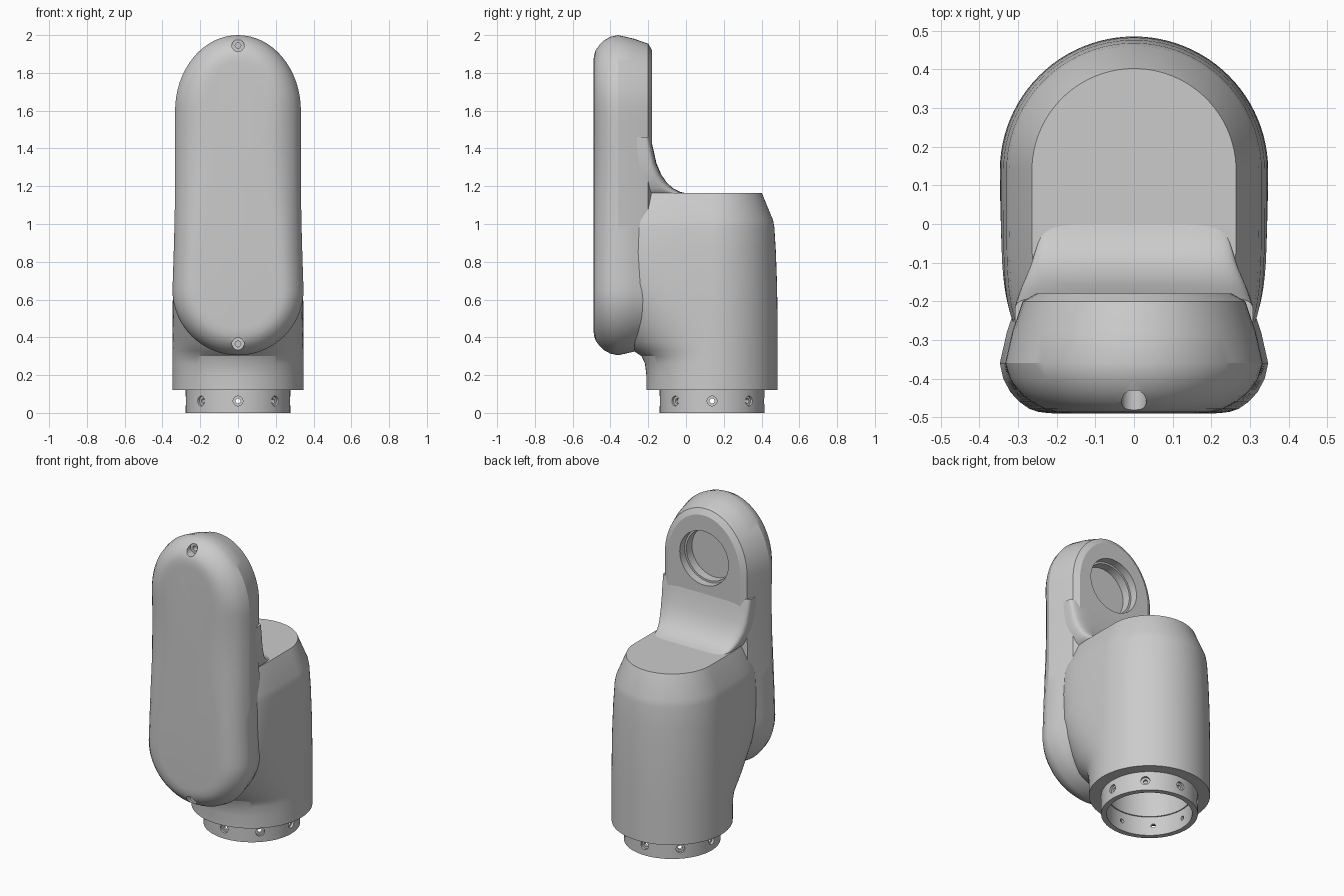
import bpy, bmesh, math
from mathutils import Vector, Matrix

cube = bpy.data.objects.get("Cube")
if cube:
    bpy.data.objects.remove(cube)

grey = bpy.data.materials.new("satin_grey")
grey.use_nodes = True
grey.diffuse_color = (0.6, 0.6, 0.6, 1)
grey.node_tree.nodes["Principled BSDF"].inputs["Base Color"].default_value = (0.6, 0.6, 0.6, 1)

AXIS_Y = 0.138   # depth of the vertical barrel axis
SEG = 96


def make_object(name, bm):
    bmesh.ops.recalc_face_normals(bm, faces=bm.faces)
    mesh = bpy.data.meshes.new(name)
    bm.to_mesh(mesh)
    bm.free()
    mesh.materials.append(grey)
    obj = bpy.data.objects.new(name, mesh)
    bpy.context.collection.objects.link(obj)
    return obj


def loft(name, rings):
    """Skin a list of closed rings and cap both ends."""
    bm = bmesh.new()
    rows = [[bm.verts.new(p) for p in ring] for ring in rings]
    n = len(rows[0])
    for a, b in zip(rows, rows[1:]):
        for i in range(n):
            j = (i + 1) % n
            bm.faces.new((a[i], a[j], b[j], b[i]))
    bm.faces.new(rows[0])
    bm.faces.new(rows[-1])
    return make_object(name, bm)


def cylinder(name, start, end, radius, segments=32):
    start, end = Vector(start), Vector(end)
    axis = end - start
    turn = axis.to_track_quat('Z', 'Y').to_matrix().to_4x4()
    bm = bmesh.new()
    bmesh.ops.create_cone(bm, cap_ends=True, segments=segments, radius1=radius, radius2=radius,
                          depth=axis.length, matrix=Matrix.Translation((start + end) / 2) @ turn)
    return make_object(name, bm)


def select_only(obj):
    bpy.ops.object.select_all(action='DESELECT')
    obj.select_set(True)
    bpy.context.view_layer.objects.active = obj


def drill(target, start, end, radius, segments=32):
    tool = cylinder("cutter", start, end, radius, segments)
    tool.hide_render = True
    mod = target.modifiers.new("hole", 'BOOLEAN')
    mod.operation = 'DIFFERENCE'
    mod.solver = 'EXACT'
    mod.object = tool
    select_only(target)
    bpy.ops.object.modifier_apply(modifier=mod.name)
    bpy.data.objects.remove(tool)


def section(z, centre, r, back, back_pow, front, front_pow):
    """Horizontal ring: superellipse halves behind and in front of a centre."""
    ring = []
    for i in range(SEG):
        a = 2 * math.pi * i / SEG
        c, s = math.cos(a), math.sin(a)
        p, reach = (back_pow, back - centre) if s >= 0 else (front_pow, centre - front)
        ring.append((math.copysign(abs(c) ** p, c) * r,
                     centre + math.copysign(abs(s) ** p, s) * reach, z))
    return ring


# Barrel: height, radius, front reach, front squareness
barrel_rows = [
    (0.12, 0.347, -0.209, 1), (0.2, 0.347, -0.21, 1), (0.26, 0.347, -0.217, 1),
    (0.3, 0.347, -0.235, 1), (0.33, 0.347, -0.28, 1), (0.38, 0.347, -0.33, 0.95),
    (0.46, 0.347, -0.35, 0.8), (0.56, 0.346, -0.353, 0.6), (0.68, 0.344, -0.354, 0.45),
    (0.85, 0.338, -0.355, 0.4), (0.98, 0.33, -0.356, 0.4), (1.02, 0.323, -0.357, 0.4),
    (1.163, 0.264, -0.358, 0.4)]
barrel = loft("barrel", [section(z, AXIS_Y, r, AXIS_Y + r, 1, front, p)
                         for z, r, front, p in barrel_rows])
drill(barrel, (0, AXIS_Y, 0), (0, AXIS_Y, 0.6), 0.238, SEG)

# Concave neck above the barrel deck: height, half width, rear edge
neck_rows = [(1.1, 0.25, 0.02), (1.163, 0.258, 0), (1.17, 0.266, -0.03), (1.19, 0.276, -0.07),
             (1.22, 0.287, -0.102), (1.26, 0.296, -0.13), (1.32, 0.303, -0.156),
             (1.4, 0.307, -0.174), (1.46, 0.308, -0.188)]
neck = loft("neck", [section(z, -0.25, r, back, 0.3, -0.34, 0.4) for z, r, back in neck_rows])

# Arm outline: waisted stadium
outline = []
for i in range(33):
    a = math.pi * i / 32
    outline.append((0.333 * math.cos(a), 1.6 + 0.4 * math.sin(a)))
side = []
for i in range(1, 16):
    t = i / 16
    side.append((0.333 + 0.014 * t - 0.006 * math.sin(math.pi * t), 1.6 - 0.95 * t))
outline += [(-x, z) for x, z in side]
for i in range(33):
    a = math.pi * (1 + i / 32)
    outline.append((0.347 * math.cos(a), 0.65 + 0.345 * math.sin(a)))
outline += side[::-1]


def arm_ring(y, inset, waisted):
    ring = []
    n = len(outline)
    for i, (x, z) in enumerate(outline):
        ax, az = outline[i - 1]
        bx, bz = outline[(i + 1) % n]
        tangent = Vector((bx - ax, bz - az)).normalized()
        d = inset
        if waisted:
            d *= 0.8 + 0.4 * math.exp(-((z - 1.4) / 0.35) ** 2)
        ring.append((x - tangent.y * d, y, z + tangent.x * d))
    return ring


# Arm layers: depth, inset from outline
layers = [(-0.49, 0.18), (-0.489, 0.155), (-0.486, 0.125), (-0.478, 0.095), (-0.46, 0.063),
          (-0.435, 0.034), (-0.4, 0.011), (-0.36, 0), (-0.28, 0.018), (-0.2, 0.045), (-0.18, 0.08)]
arm = loft("arm", [arm_ring(y, d, y < -0.37) for y, d in layers])

# Stepped round socket in the back of the arm
drill(arm, (0, -0.1, 1.65), (0, -0.23, 1.65), 0.17, 64)
drill(arm, (0, -0.2, 1.65), (0, -0.285, 1.65), 0.158, 64)

# Counterbored fastener holes in the front of the arm
for z in (1.945, 0.365):
    drill(arm, (0, -0.6, z), (0, -0.43, z), 0.032)
    drill(arm, (0, -0.5, z), (0, -0.39, z), 0.015)

# Hollow mounting collar with eight fastener holes
collar = cylinder("mounting_collar", (0, AXIS_Y, 0), (0, AXIS_Y, 0.125), 0.277, SEG)
drill(collar, (0, AXIS_Y, -0.1), (0, AXIS_Y, 0.2), 0.245, SEG)
for i in range(8):
    a = math.pi * i / 4
    out = Vector((math.cos(a), math.sin(a), 0))
    base = Vector((0, AXIS_Y, 0.063))
    drill(collar, base + out * 0.35, base + out * 0.262, 0.026)
    drill(collar, base + out * 0.3, base + out * 0.2, 0.013)

# Smooth shading with crisp edges
for obj in (barrel, neck, arm, collar):
    select_only(obj)
    bpy.ops.object.shade_smooth_by_angle(angle=math.radians(26))
